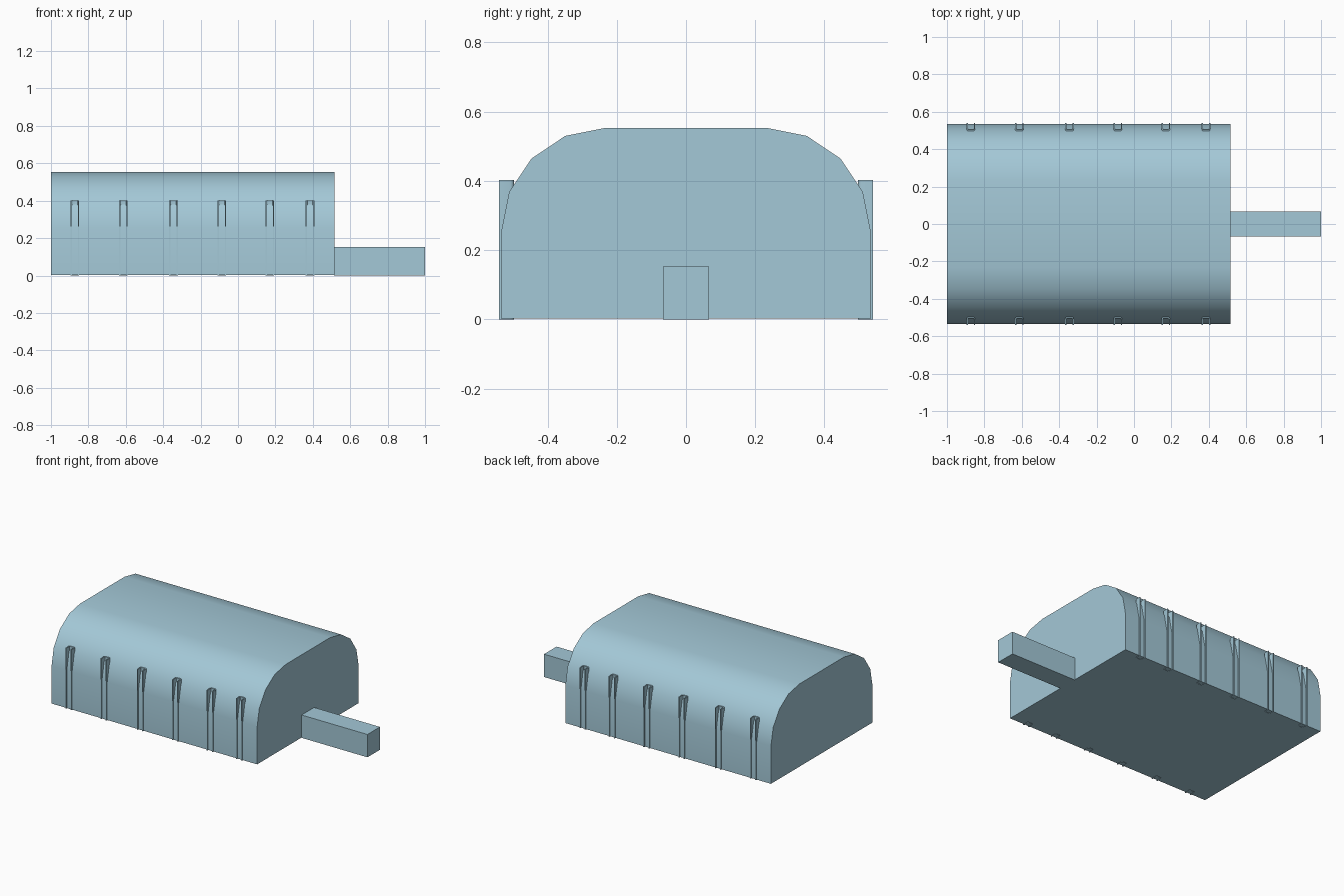
import bpy, bmesh, math

if "Cube" in bpy.data.objects:
    bpy.data.objects.remove(bpy.data.objects["Cube"])

mat = bpy.data.materials.new("light blue")
mat.diffuse_color = (0.37, 0.58, 0.68, 1.0)
mat.use_nodes = True
mat.node_tree.nodes["Principled BSDF"].inputs["Base Color"].default_value = mat.diffuse_color


def extrude_profile(name, base, offset):
    """Solid made by sweeping a closed list of 3D points along an offset."""
    bm = bmesh.new()
    face = bm.faces.new([bm.verts.new(p) for p in base])
    res = bmesh.ops.extrude_face_region(bm, geom=[face], use_keep_orig=True)
    moved = [v for v in res["geom"] if isinstance(v, bmesh.types.BMVert)]
    bmesh.ops.translate(bm, verts=moved, vec=offset)
    bmesh.ops.recalc_face_normals(bm, faces=bm.faces)
    me = bpy.data.meshes.new(name)
    bm.to_mesh(me)
    bm.free()
    ob = bpy.data.objects.new(name, me)
    me.materials.append(mat)
    bpy.context.collection.objects.link(ob)
    bpy.ops.object.select_all(action='DESELECT')
    ob.select_set(True)
    bpy.context.view_layer.objects.active = ob
    bpy.ops.object.shade_smooth_by_angle(angle=math.radians(35))
    return ob


def arc(cx, cy, r, a0, a1, n):
    angles = [math.radians(a0 + (a1 - a0) * i / n) for i in range(n + 1)]
    return [(cx + r * math.cos(a), cy + r * math.sin(a)) for a in angles]


# Main body: flat-bottomed block with two rounded upper corners
W, H, R, X0, X1 = 0.534, 0.553, 0.3, -1.0, 0.515
prof = [(W, 0.002)] + arc(W - R, H - R, R, 0, 90, 4)
prof += arc(-(W - R), H - R, R, 90, 180, 4) + [(-W, 0.002)]
extrude_profile("vaulted_body", [(X0, y, z) for y, z in prof], (X1 - X0, 0, 0))

# Bar sticking out of the end
bar = [(-0.066, 0), (0.066, 0), (0.066, 0.152), (-0.066, 0.152)]
extrude_profile("end_bar", [(X1 - 0.001, y, z) for y, z in bar], (1.0 - X1 + 0.001, 0, 0))

# Upright U channels along both long walls, open side outward
HW, T, OUT, BACK, RO, RI = 0.023, 0.007, 0.54, 0.497, 0.011, 0.004
u = [(HW, OUT)]
u += arc(HW - RO, BACK + RO, RO, 0, -90, 3)
u += arc(-HW + RO, BACK + RO, RO, 270, 180, 3)
u += [(-HW, OUT), (-HW + T, OUT)]
u += arc(-HW + T + RI, BACK + T + RI, RI, 180, 270, 3)
u += arc(HW - T - RI, BACK + T + RI, RI, -90, 0, 3)
u += [(HW - T, OUT)]
for i, x in enumerate((-0.872, -0.613, -0.345, -0.086, 0.17, 0.385)):
    for side, s in (("front", -1), ("back", 1)):
        extrude_profile(f"{side}_channel_post_{i + 1}",
                        [(x + a, s * b, 0.0) for a, b in u], (0, 0, 0.402))
